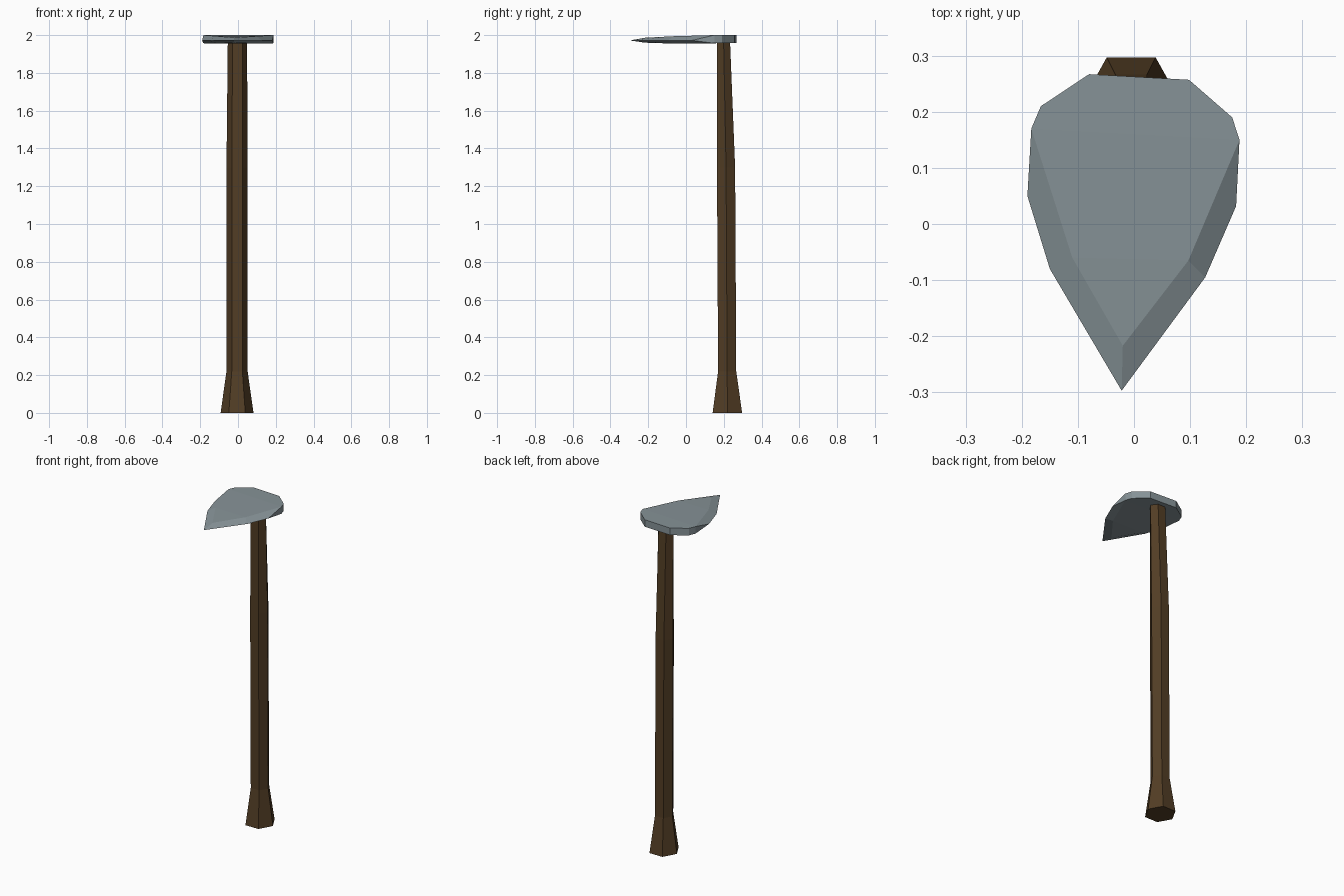
import bpy
import bmesh
import math

if "Cube" in bpy.data.objects:
    bpy.data.objects.remove(bpy.data.objects["Cube"])


def finish(name, bm, color):
    bmesh.ops.recalc_face_normals(bm, faces=bm.faces[:])
    mesh = bpy.data.meshes.new(name)
    bm.to_mesh(mesh)
    bm.free()
    mat = bpy.data.materials.new(name + "_material")
    mat.diffuse_color = (*color, 1)
    mat.use_nodes = True
    mat.node_tree.nodes["Principled BSDF"].inputs["Base Color"].default_value = mat.diffuse_color
    mesh.materials.append(mat)
    obj = bpy.data.objects.new(name, mesh)
    bpy.context.collection.objects.link(obj)
    return obj


# Handle: six-sided loft with a flared butt
# each section: z, centre x, centre y, half width x, half depth y
sections = [
    (0.00, -0.005, 0.219, 0.087, 0.078),
    (0.22, -0.005, 0.218, 0.056, 0.048),
    (1.30, -0.005, 0.212, 0.056, 0.048),
    (1.97, -0.003, 0.199, 0.051, 0.034),
]
bm = bmesh.new()
rings = []
for z, cx, cy, rx, ry in sections:
    ring = []
    for i in range(6):
        a = i * math.pi / 3
        ring.append(bm.verts.new((cx + rx * math.cos(a),
                                  cy + ry * math.sin(a) / math.sin(math.pi / 3), z)))
    rings.append(ring)
for low, high in zip(rings, rings[1:]):
    for i in range(6):
        j = (i + 1) % 6
        bm.faces.new((low[i], low[j], high[j], high[i]))
bm.faces.new(rings[0])
bm.faces.new(rings[-1])
finish("handle", bm, (0.085, 0.047, 0.018))

# Blade: blunt thick back, flat faces bevelled down to a sharp pointed edge
back = [(-0.183, 0.17), (-0.166, 0.21), (-0.08, 0.267),
        (0.098, 0.257), (0.175, 0.19), (0.188, 0.15)]
ridge = [(0.097, -0.065), (-0.02, -0.217), (-0.11, -0.06)]
edge = [(0.182, 0.032), (0.127, -0.095), (-0.022, -0.297),
        (-0.15, -0.08), (-0.19, 0.05)]
bm = bmesh.new()
cutting = [bm.verts.new((x, y, 1.972)) for x, y in edge]
sides = []
for z_back, z_ridge, z_tip in ((2.0, 1.994, 1.986), (1.957, 1.955, 1.960)):
    b = [bm.verts.new((x, y, z_back)) for x, y in back]
    r = [bm.verts.new((x, y, z)) for (x, y), z in zip(ridge, (z_ridge, z_tip, z_ridge))]
    bm.faces.new(b)
    bm.faces.new((b[0], b[5], r[0], r[2]))
    bm.faces.new((r[0], r[1], r[2]))
    # bevels along the cutting edge
    bm.faces.new((b[5], cutting[0], cutting[1], r[0]))
    bm.faces.new((r[0], cutting[1], cutting[2], r[1]))
    bm.faces.new((r[1], cutting[2], cutting[3], r[2]))
    bm.faces.new((r[2], cutting[3], cutting[4], b[0]))
    sides.append(b)
# wall around the blunt back
top, bottom = sides
for i in range(5):
    bm.faces.new((top[i], top[i + 1], bottom[i + 1], bottom[i]))
bm.faces.new((top[5], cutting[0], bottom[5]))
bm.faces.new((top[0], cutting[4], bottom[0]))
finish("blade", bm, (0.24, 0.29, 0.31))
